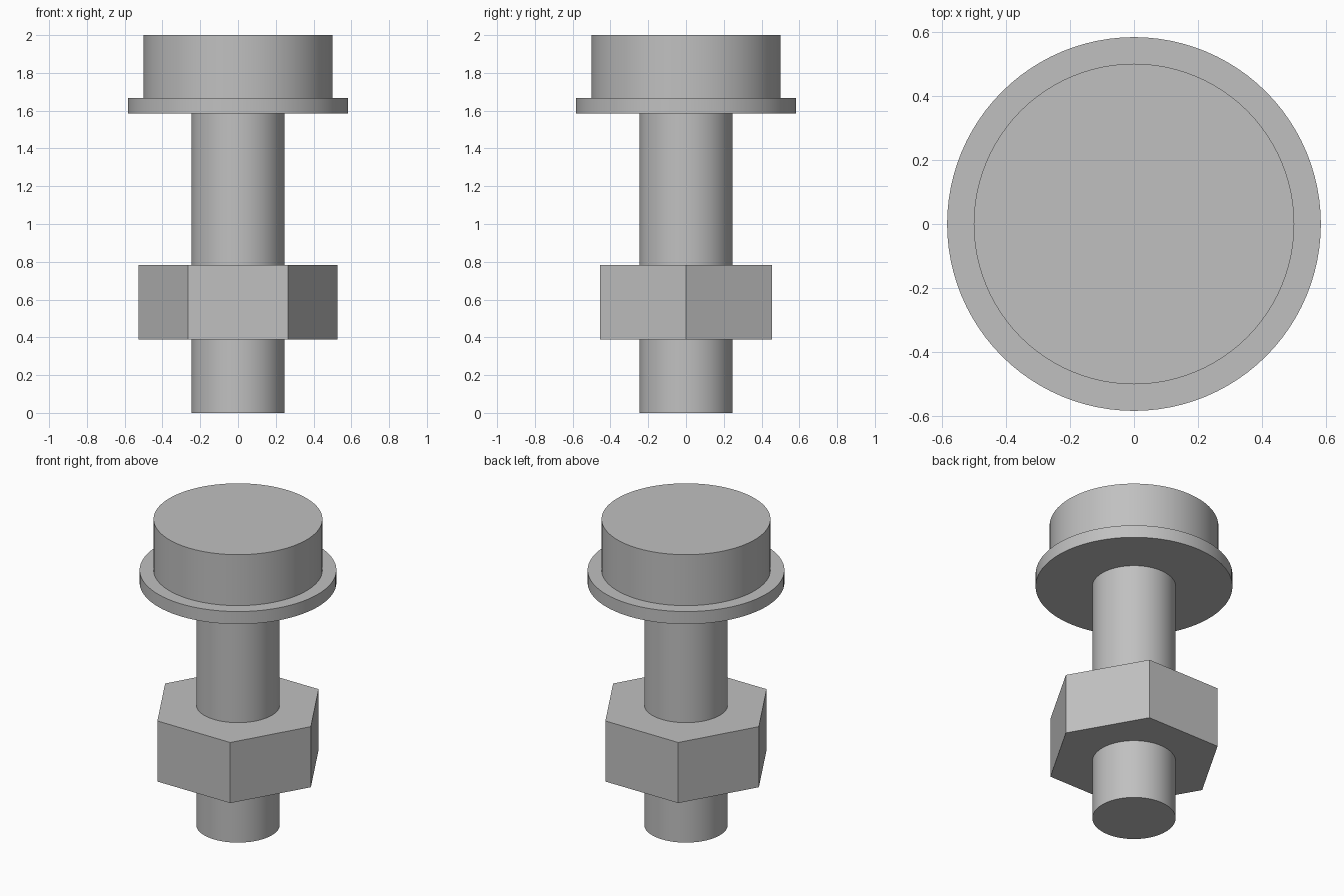
import bpy
import math

cube = bpy.data.objects.get("Cube")
if cube:
    bpy.data.objects.remove(cube, do_unlink=True)

# Single grey metal colour
GREY = (0.53, 0.53, 0.53, 1.0)
metal = bpy.data.materials.new("grey metal")
metal.use_nodes = True
metal.diffuse_color = GREY
metal.node_tree.nodes["Principled BSDF"].inputs["Base Color"].default_value = GREY


def prism(name, radius, bottom, top, sides=96, turn=0.0):
    """Upright cylinder or prism between two heights."""
    bpy.ops.mesh.primitive_cylinder_add(
        vertices=sides, radius=radius, depth=top - bottom,
        location=(0, 0, (bottom + top) / 2), rotation=(0, 0, turn))
    obj = bpy.context.object
    obj.name = name
    obj.data.materials.append(metal)
    if sides > 6:
        bpy.ops.object.shade_smooth_by_angle(angle=math.radians(30))
    return obj


# Bolt: shank, flange under the head, and round head
prism("shank", 0.247, 0.0, 1.585)
prism("flange", 0.583, 1.585, 1.667)
prism("head", 0.5, 1.667, 2.0)

# Hexagonal nut with corners on the x axis
prism("nut", 0.527, 0.388, 0.784, sides=6, turn=math.radians(30))
